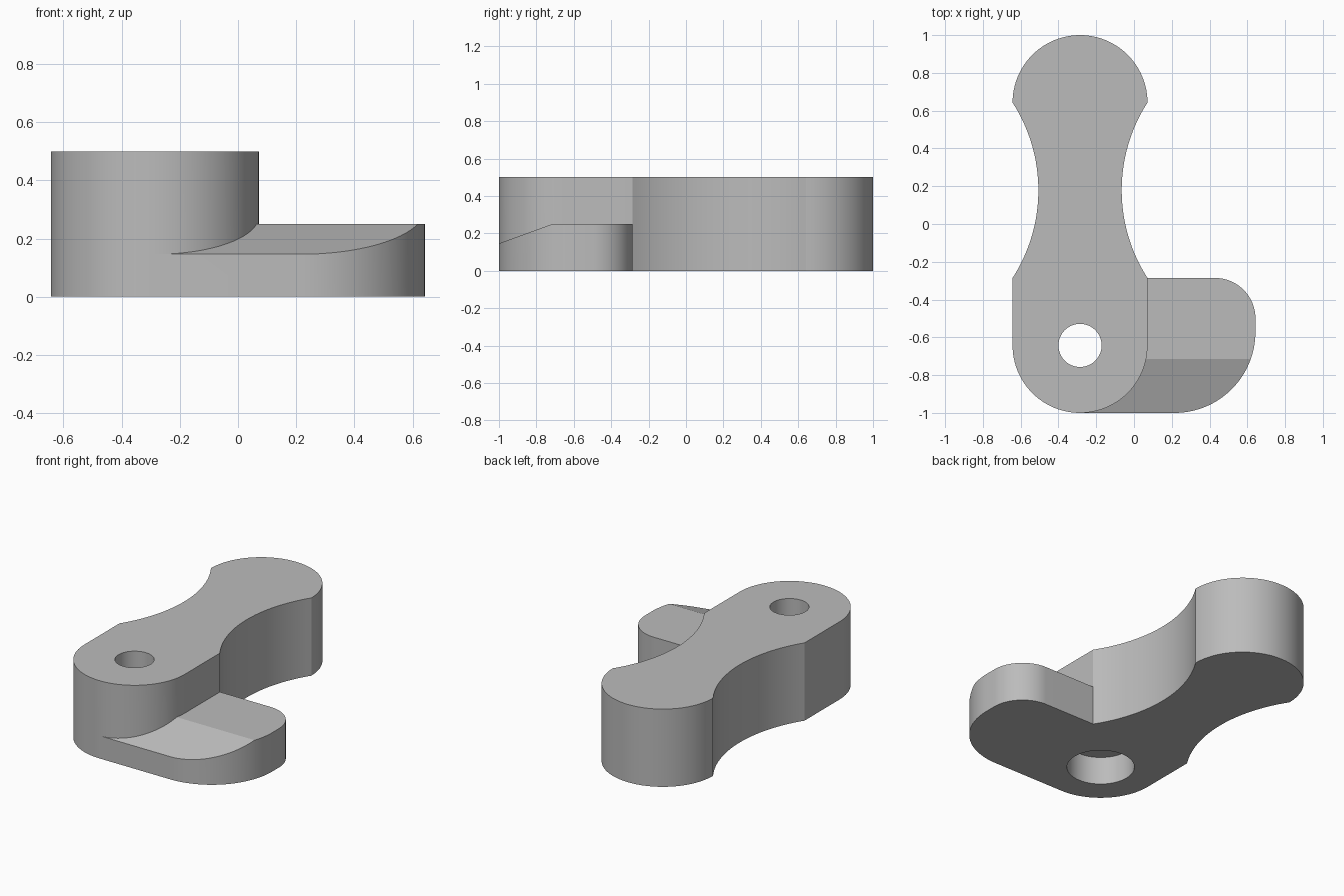
import bpy, bmesh, math
from mathutils import Vector

cube = bpy.data.objects.get("Cube")
if cube:
    bpy.data.objects.remove(cube, do_unlink=True)

U = 1 / 28            # design unit
CX = -8 * U           # centre line of the arm
HEIGHT, PLATE_H = 14 * U, 7 * U
PIVOT = (CX, -18 * U)

grey = bpy.data.materials.new("plain grey")
grey.use_nodes = True
colour = (0.5, 0.5, 0.5, 1)
grey.diffuse_color = colour
grey.node_tree.nodes["Principled BSDF"].inputs["Base Color"].default_value = colour


def arc(cx, cy, r, start, end, steps=32):
    """Points along an arc, angles in degrees."""
    angles = [math.radians(start + (end - start) * i / steps) for i in range(steps + 1)]
    return [(cx + r * math.cos(a), cy + r * math.sin(a)) for a in angles]


def prism(name, outline, z0, z1, shape=None):
    """Extrude a closed outline upwards; shape may edit the mesh."""
    bm = bmesh.new()
    base = bm.faces.new([bm.verts.new((x, y, z0)) for x, y in outline])
    top = bmesh.ops.extrude_face_region(bm, geom=[base])["geom"]
    for v in top:
        if isinstance(v, bmesh.types.BMVert):
            v.co.z = z1
    if shape:
        shape(bm)
    bmesh.ops.recalc_face_normals(bm, faces=bm.faces)
    mesh = bpy.data.meshes.new(name)
    bm.to_mesh(mesh)
    bm.free()
    mesh.materials.append(grey)
    obj = bpy.data.objects.new(name, mesh)
    bpy.context.collection.objects.link(obj)
    return obj


def combine(target, other, operation):
    mod = target.modifiers.new(operation.lower(), 'BOOLEAN')
    mod.object, mod.operation, mod.solver = other, operation, 'EXACT'
    bpy.context.view_layer.objects.active = target
    bpy.ops.object.modifier_apply(modifier=mod.name)
    bpy.data.objects.remove(other, do_unlink=True)


# Arm: round ends joined by a concave waist
R, WAIST_R = 10 * U, 24 * U
low, high = -8 * U, 18 * U
half = (high - low) / 2
swing = math.degrees(math.asin(half / WAIST_R))
offset = R + math.sqrt(WAIST_R ** 2 - half ** 2)
mid = (low + high) / 2
outline = arc(*PIVOT, R, 180, 360, 48)
outline += arc(CX + offset, mid, WAIST_R, 180 + swing, 180 - swing)
outline += arc(CX, high, R, 0, 180, 48)[1:]
outline += arc(CX - offset, mid, WAIST_R, swing, -swing)[1:]
arm = prism("lever_arm", outline, 0, HEIGHT)


# Side plate: rounded corners, front of its top sloping down
def slope_front(bm):
    bend = -20 * U
    bmesh.ops.bisect_plane(bm, geom=bm.verts[:] + bm.edges[:] + bm.faces[:],
                           plane_co=Vector((0, bend, 0)), plane_no=Vector((0, 1, 0)))
    for v in bm.verts:
        if v.co.z > PLATE_H / 2 and v.co.y < bend:
            v.co.z -= (bend - v.co.y) * math.tan(math.radians(20))


plate = [(CX, low), (CX, -1)]
plate += arc(6 * U, -16 * U, 12 * U, -90, 0)
plate += arc(12 * U, -14 * U, 6 * U, 0, 90)
side_plate = prism("side_plate", plate, 0, PLATE_H, slope_front)
combine(arm, side_plate, 'UNION')

# Pivot hole with a wider recess underneath
for name, radius, top in (("pivot_hole", 3.2 * U, 1), ("recess", 5.5 * U, 5 * U)):
    cutter = prism(name, arc(*PIVOT, radius, 0, 360, 64)[:-1], -0.1, top)
    cutter.hide_render = True
    combine(arm, cutter, 'DIFFERENCE')

bpy.ops.object.select_all(action='DESELECT')
arm.select_set(True)
bpy.context.view_layer.objects.active = arm
bpy.ops.object.shade_smooth_by_angle(angle=math.radians(15))
